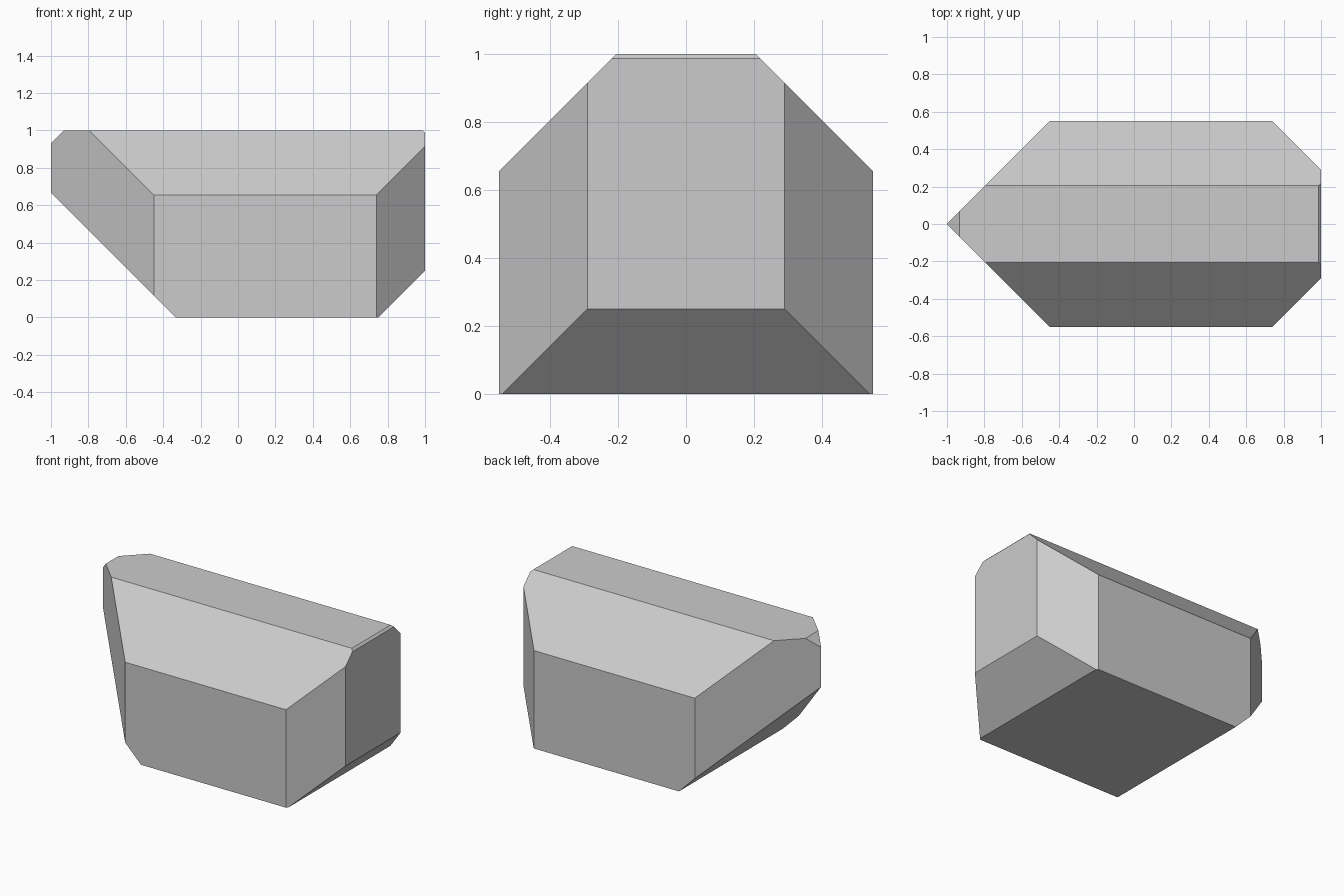
import bpy, bmesh
from mathutils import Vector, Matrix

if "Cube" in bpy.data.objects:
    bpy.data.objects.remove(bpy.data.objects["Cube"])

# Starting block: 2 x 1.1 x 1, standing on z = 0
bm = bmesh.new()
bmesh.ops.create_cube(bm, size=1.0, matrix=Matrix.Translation((0, 0, 0.5)) @ Matrix.Diagonal((2, 1.1, 1, 1)))


def chamfer(normal, offset):
    """Keep only the side where normal . p <= offset, and cap the cut."""
    n = Vector(normal)
    geom = bm.verts[:] + bm.edges[:] + bm.faces[:]
    cut = bmesh.ops.bisect_plane(bm, geom=geom, dist=1e-5, plane_co=n * offset / n.length_squared,
                                 plane_no=n, clear_outer=True)
    edges = [e for e in cut["geom_cut"] if isinstance(e, bmesh.types.BMEdge)]
    bmesh.ops.contextual_create(bm, geom=edges)


# Mirrored 45 degree cuts on both sides
for s in (-1, 1):
    chamfer((0, s, 1), 1.205)    # long upper edges
    chamfer((1, s, 0), 1.29)     # upright edges at the right end
    chamfer((-1, s, 0), 1.0)     # upright edges meeting in the left prow

# 45 degree cuts across the ends
chamfer((1, 0, -1), 0.75)        # right underside
chamfer((-1, 0, -1), 0.333)      # left underside
chamfer((1, 0, 1), 1.986)        # right top sliver
chamfer((-1, 0, 1), 1.932)       # left top tip

bmesh.ops.remove_doubles(bm, verts=bm.verts, dist=1e-4)
bmesh.ops.recalc_face_normals(bm, faces=bm.faces)
mesh = bpy.data.meshes.new("faceted_block")
bm.to_mesh(mesh)
bm.free()
bpy.context.collection.objects.link(bpy.data.objects.new("faceted_block", mesh))
